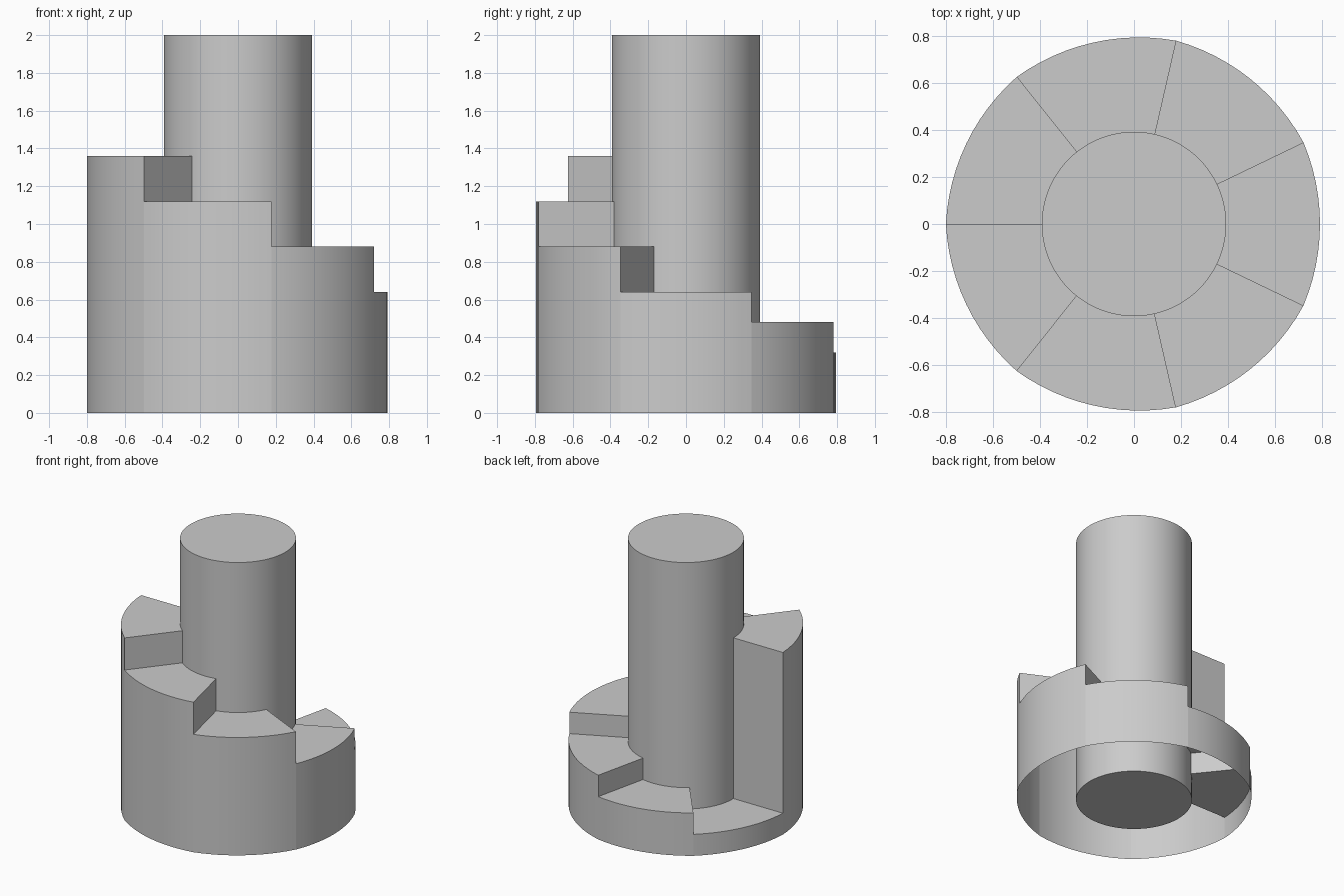
import bpy, bmesh, math

if "Cube" in bpy.data.objects:
    bpy.data.objects.remove(bpy.data.objects["Cube"])

STEPS, SEG = 7, 12
R_OUT, R_IN, R_COL = 0.80, 0.39, 0.392
HEIGHTS = [1.36, 1.12, 0.88, 0.64, 0.48, 0.32, 0.16]  # counter-clockwise from -x


def smooth(obj):
    bpy.context.view_layer.objects.active = obj
    obj.select_set(True)
    bpy.ops.object.shade_smooth_by_angle(angle=math.radians(30))
    obj.select_set(False)


def polar(r, a, z):
    return (r * math.cos(a), r * math.sin(a), z)


# Central column, closed at both ends
bpy.ops.mesh.primitive_cylinder_add(vertices=96, radius=R_COL, depth=2, location=(0, 0, 1))
column = bpy.context.object
column.name = "central_column"
smooth(column)

# Spiral steps: a hollow shell of treads, outer wall and risers, open underneath
bm = bmesh.new()


def face(*pts):
    bm.faces.new([bm.verts.new(p) for p in pts])


wedge = 2 * math.pi / STEPS
for i, h in enumerate(HEIGHTS):
    start = math.pi + i * wedge
    for s in range(SEG):
        t0, t1 = s / SEG, (s + 1) / SEG
        a0, a1 = start + t0 * wedge, start + t1 * wedge
        # each step's rim is slightly flatter than a true circle
        r0, r1 = (R_OUT - 0.009 * (1 - (2 * t - 1) ** 2) for t in (t0, t1))
        # tread
        face(polar(R_IN, a0, h), polar(r0, a0, h), polar(r1, a1, h), polar(R_IN, a1, h))
        # outer wall
        face(polar(r0, a0, 0), polar(r1, a1, 0), polar(r1, a1, h), polar(r0, a0, h))
    # riser between this step and the previous one
    p = HEIGHTS[i - 1]
    face(polar(R_IN, start, h), polar(R_IN, start, p),
         polar(R_OUT, start, p), polar(R_OUT, start, h))

bmesh.ops.remove_doubles(bm, verts=bm.verts, dist=1e-4)
mesh = bpy.data.meshes.new("spiral_steps")
bm.to_mesh(mesh)
bm.free()
steps = bpy.data.objects.new("spiral_steps", mesh)
bpy.context.collection.objects.link(steps)
smooth(steps)
